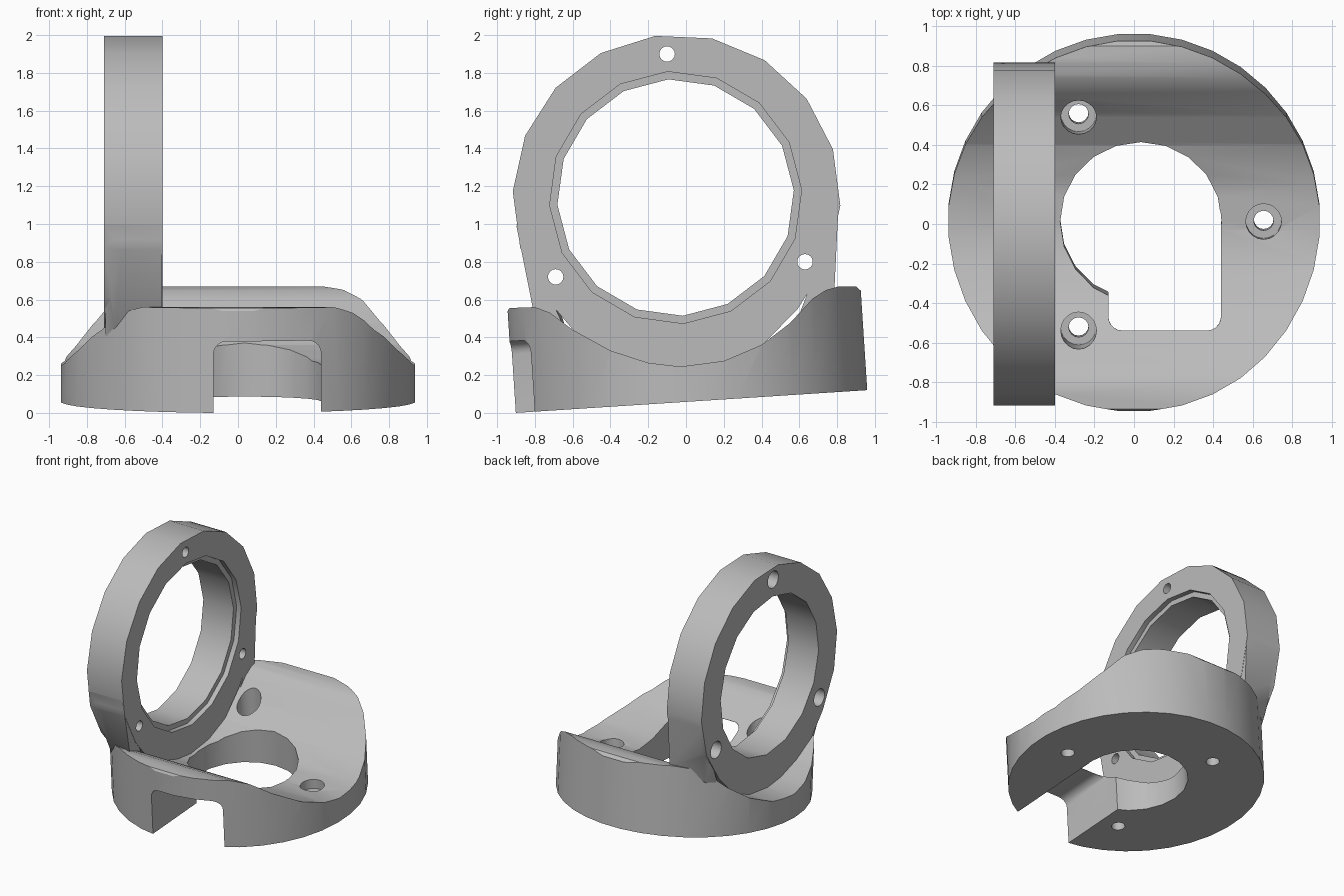
import bpy, bmesh, math
from mathutils import Matrix

if "Cube" in bpy.data.objects:
    bpy.data.objects.remove(bpy.data.objects["Cube"], do_unlink=True)

GREY = bpy.data.materials.new("plain_grey")
GREY.use_nodes = True
COLOUR = (0.5, 0.5, 0.5, 1)
GREY.diffuse_color = COLOUR
GREY.node_tree.nodes["Principled BSDF"].inputs["Base Color"].default_value = COLOUR

# The base leans slightly: its underside rises toward the back
TILT = Matrix.Translation((0, 0.025, 0.06)) @ Matrix.Rotation(math.radians(3.7), 4, 'X')


def place(axis, h, a, b):
    return {'x': (h, a, b), 'y': (a, h, b), 'z': (a, b, h)}[axis]


def finish(name, bm, matrix=None):
    bmesh.ops.recalc_face_normals(bm, faces=bm.faces)
    if matrix:
        bm.transform(matrix)
    mesh = bpy.data.meshes.new(name)
    bm.to_mesh(mesh)
    bm.free()
    mesh.materials.append(GREY)
    obj = bpy.data.objects.new(name, mesh)
    bpy.context.collection.objects.link(obj)
    return obj


def prism(name, pts, axis, lo, hi, matrix=None):
    bm = bmesh.new()
    rings = [[bm.verts.new(place(axis, h, a, b)) for a, b in pts] for h in (lo, hi)]
    bm.faces.new(rings[0])
    bm.faces.new(rings[1])
    n = len(pts)
    for i in range(n):
        j = (i + 1) % n
        bm.faces.new((rings[0][i], rings[0][j], rings[1][j], rings[1][i]))
    return finish(name, bm, matrix)


def hull(name, points):
    bm = bmesh.new()
    for p in points:
        bm.verts.new(p)
    bmesh.ops.convex_hull(bm, input=bm.verts[:])
    return finish(name, bm)


def circle(cx, cy, r, sides, start=0.0):
    angles = [math.radians(start + 360 * i / sides) for i in range(sides)]
    return [(cx + r * math.cos(t), cy + r * math.sin(t)) for t in angles]


def rounded(x0, x1, y0, y1, r, steps=5):
    # rectangle with four rounded corners
    pts = []
    for k, (cx, cy) in enumerate([(x1 - r, y1 - r), (x0 + r, y1 - r),
                                  (x0 + r, y0 + r), (x1 - r, y0 + r)]):
        for i in range(steps + 1):
            t = math.radians(90 * (k + i / steps))
            pts.append((cx + r * math.cos(t), cy + r * math.sin(t)))
    return pts


def combine(obj, tools, operation):
    for tool in tools:
        mod = obj.modifiers.new("combine", 'BOOLEAN')
        mod.operation, mod.solver, mod.object = operation, 'EXACT', tool
        bpy.context.view_layer.update()
        dg = bpy.context.evaluated_depsgraph_get()
        mesh = bpy.data.meshes.new_from_object(obj.evaluated_get(dg))
        obj.modifiers.clear()
        obj.data = mesh
        bpy.data.objects.remove(tool, do_unlink=True)


# Base: tilted disc trimmed by a valley-shaped profile running along x
base = prism("base", circle(0, 0, 0.94, 36, 5), 'z', 0, 1.0, TILT)
valley = [(-1.2, -0.5), (-1.2, 0.5), (-0.955, 0.52), (-0.935, 0.555), (-0.8, 0.56),
          (-0.72, 0.53), (-0.6, 0.44), (-0.4, 0.33), (-0.2, 0.265), (-0.03, 0.245),
          (0.2, 0.275), (0.4, 0.36), (0.55, 0.475), (0.67, 0.605), (0.74, 0.65),
          (0.81, 0.67), (0.9, 0.67), (0.92, 0.65), (1.2, 0.6), (1.2, -0.5)]
combine(base, [prism("valley_trim", valley, 'x', -1.3, 1.3)], 'INTERSECT')

# Central opening, front slot and screw holes
cuts = [prism("round_cut", circle(0.035, 0, 0.408, 20), 'z', -0.5, 1.5, TILT),
        prism("square_cut", rounded(-0.13, 0.44, -0.54, 0.1, 0.07), 'z', -0.5, 1.5, TILT),
        prism("slot_cut", rounded(-0.13, 0.44, -0.5, 0.38, 0.07), 'y', -1.3, -0.3, TILT)]
for x, y in [(-0.28, 0.54), (0.655, 0.0), (-0.28, -0.54)]:
    cuts.append(prism("screw_cut", circle(x, y, 0.05, 16), 'z', -0.5, 0.5, TILT))
    cuts.append(prism("counterbore", circle(x, y, 0.09, 20), 'z', 0.12, 1.5, TILT))
combine(base, cuts, 'DIFFERENCE')

# Upright ring, its lowest part sunk into the base
CY, CZ, X0, X1 = -0.05, 1.135, -0.71, -0.4
outline = [(y, z - 0.06 if z < 0.45 else z) for y, z in circle(CY, CZ, 0.868, 18, 97.5)]
ring = prism("upright_ring", outline, 'x', X0, X1)

# Gussets join the ring sides to the rim of the base
gussets = []
for top, low, inner, foot in [((-0.9, 1.0), (-0.81, 0.55), (-0.81, 0.8), (-0.62, 0.4)),
                              ((0.805, 1.05), (0.785, 0.64), (0.715, 0.8), (0.56, 0.42))]:
    side = math.copysign(1, top[0])
    pts = [(x, *p) for x in (X0 + 0.002, X1 - 0.002) for p in (top, inner)]
    pts += [(X1 - 0.002, *low), (X1 - 0.002, *foot), (X0 + 0.01, *foot),
            (-0.65, side * 0.68, low[1] - 0.1), (X0 + 0.01, side * 0.66, low[1] - 0.03)]
    gussets.append(hull("gusset", pts))
combine(ring, gussets, 'UNION')

# Bore with a shallow step, and three counterbored screw holes
cuts = [prism("bore", circle(-0.055, 1.14, 0.627, 16, 93.5), 'x', -1, 0),
        prism("bore_step", circle(-0.055, 1.14, 0.668, 16, 93.5), 'x', X1 - 0.04, 0)]
for y, z in [(-0.1, 1.9), (0.63, 0.8), (-0.69, 0.72)]:
    cuts.append(prism("screw_cut", circle(y, z, 0.041, 16), 'x', -1, 0))
    cuts.append(prism("counterbore", circle(y, z, 0.068, 16), 'x', -1, -0.5))
combine(ring, cuts, 'DIFFERENCE')

# Smooth shading with crisp edges
bpy.ops.object.select_all(action='DESELECT')
for obj in (base, ring):
    obj.select_set(True)
    bpy.context.view_layer.objects.active = obj
bpy.ops.object.shade_smooth_by_angle(angle=math.radians(30))
